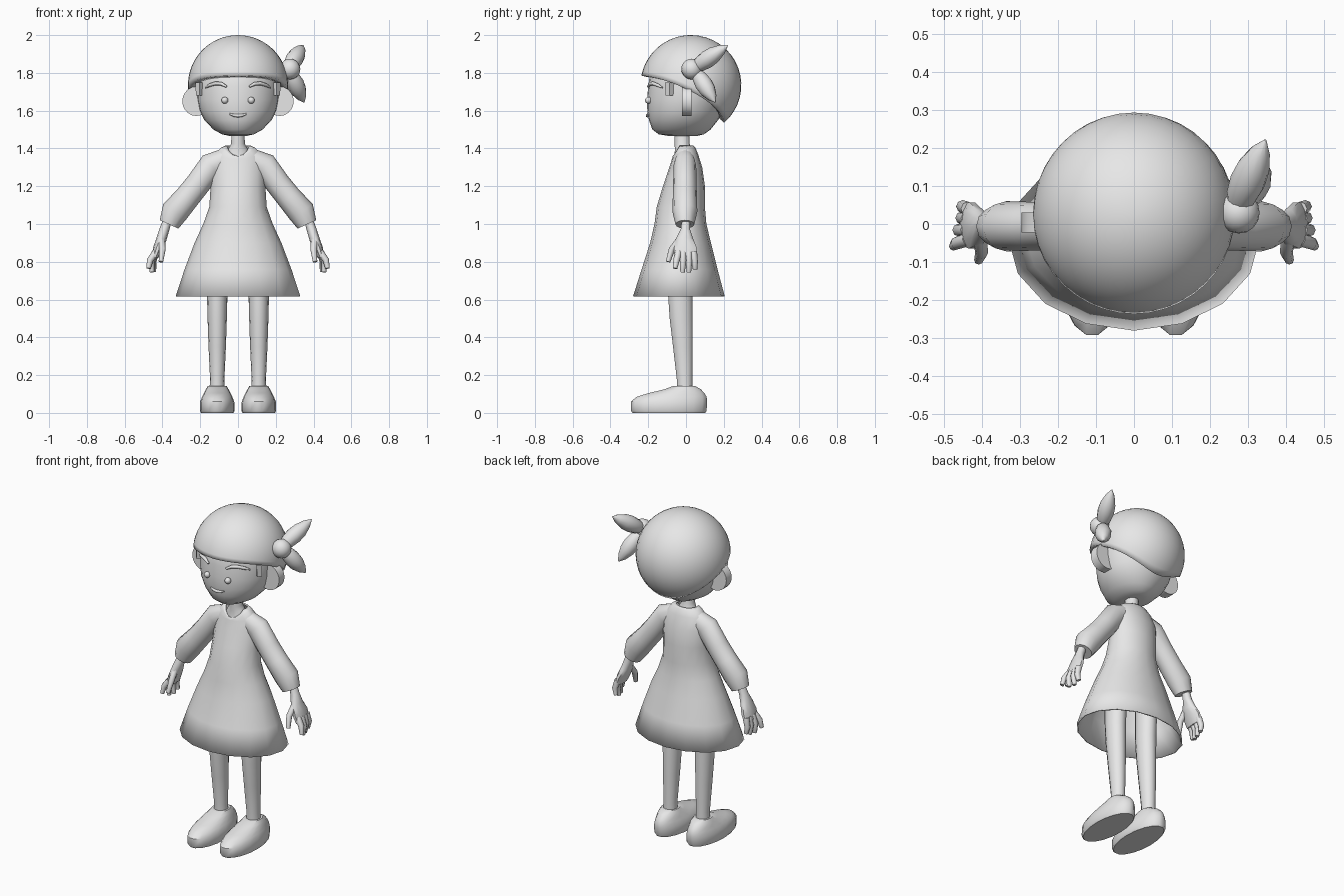
import bpy, bmesh, math
from mathutils import Vector

if "Cube" in bpy.data.objects:
    bpy.data.objects.remove(bpy.data.objects["Cube"])

grey = bpy.data.materials.new("plain_grey")
grey.diffuse_color = (0.8, 0.8, 0.8, 1)
grey.use_nodes = True
grey.node_tree.nodes["Principled BSDF"].inputs["Base Color"].default_value = grey.diffuse_color


def finish(name, bm, angle=40, thickness=0):
    bmesh.ops.recalc_face_normals(bm, faces=bm.faces)
    me = bpy.data.meshes.new(name)
    bm.to_mesh(me)
    bm.free()
    me.materials.append(grey)
    ob = bpy.data.objects.new(name, me)
    bpy.context.collection.objects.link(ob)
    bpy.ops.object.select_all(action='DESELECT')
    ob.select_set(True)
    bpy.context.view_layer.objects.active = ob
    bpy.ops.object.shade_smooth_by_angle(angle=math.radians(angle))
    if thickness:
        mod = ob.modifiers.new("thickness", 'SOLIDIFY')
        mod.thickness = thickness
        mod.offset = -1
    return ob


def loft(name, rings, caps=True, angle=40, thickness=0):
    """Skin a list of equally sized point rings."""
    bm = bmesh.new()
    vs = [[bm.verts.new(p) for p in r] for r in rings]
    n = len(vs[0])
    for a, b in zip(vs, vs[1:]):
        for i in range(n):
            bm.faces.new((a[i], a[(i + 1) % n], b[(i + 1) % n], b[i]))
    if caps:
        bm.faces.new(vs[0])
        bm.faces.new(vs[-1])
    return finish(name, bm, angle, thickness)


def flat_ring(z, rx, front, back, cx=0, n=16, dip=0, tilt=0):
    """Horizontal oval; dip lowers the front point, tilt raises the back."""
    cy, ry = (front + back) / 2, (back - front) / 2
    out = []
    for i in range(n):
        t = 2 * math.pi * i / n
        s, c = math.sin(t), math.cos(t)
        out.append((cx + rx * c, cy + ry * s,
                    z - dip * max(0, -s - 0.4) / 0.6 + tilt * s))
    return out


def tube(name, pts, radii, n=10, angle=50):
    """Oval tube along a path; radii are (across, along y) or one number."""
    pts = [Vector(p) for p in pts]
    rings = []
    for k, p in enumerate(pts):
        d = (pts[min(k + 1, len(pts) - 1)] - pts[max(k - 1, 0)]).normalized()
        ref = Vector((0, 1, 0)) if abs(d.y) < 0.9 else Vector((0, 0, 1))
        u = (ref - d * ref.dot(d)).normalized()
        v = d.cross(u)
        r = radii[k]
        ra, rb = r if isinstance(r, tuple) else (r, r)
        rings.append([p + v * ra * math.cos(2 * math.pi * i / n)
                      + u * rb * math.sin(2 * math.pi * i / n) for i in range(n)])
    return loft(name, rings, angle=angle)


def ball(name, loc, r):
    bm = bmesh.new()
    bmesh.ops.create_uvsphere(bm, u_segments=16, v_segments=10, radius=r)
    bmesh.ops.translate(bm, verts=bm.verts, vec=loc)
    return finish(name, bm)


# head with a full jaw
loft("head", [flat_ring(*r, n=28) for r in (
    (1.466, .045, -.09, .06), (1.475, .085, -.145, .095), (1.5, .13, -.178, .13),
    (1.55, .178, -.196, .17), (1.6, .203, -.205, .195), (1.66, .216, -.206, .215),
    (1.73, .22, -.2, .235), (1.8, .215, -.19, .235), (1.88, .17, -.14, .19),
    (1.93, .09, -.07, .11))])

# hair cap whose rim sweeps down from the brow to the nape
rings = []
for k in range(1, 17):
    row = []
    for i in range(40):
        t = 2 * math.pi * i / 40
        b = math.sin(t)
        th = math.radians(97 + 30 * b + 12 * b * b) * k / 16
        row.append((.265 * math.sin(th) * math.cos(t),
                    .026 + .267 * math.sin(th) * b, 1.735 + .265 * math.cos(th)))
    rings.append(row)
bm = bmesh.new()
vs = [[bm.verts.new(p) for p in r] for r in rings]
top = bm.verts.new((0, .026, 2.0))
for i in range(40):
    j = (i + 1) % 40
    bm.faces.new((top, vs[0][i], vs[0][j]))
    for a, c in zip(vs, vs[1:]):
        bm.faces.new((a[i], c[i], c[j], a[j]))
finish("hair_cap", bm, 40, .035)

# side bun with two pointed tufts
ball("hair_tie", (.275, .03, 1.82), .055)
leaf = (.02, .04, .047, .043, .026, .003)
for name, a, b in (("upper_tuft", (.265, .035, 1.82), (.345, .22, 1.945)),
                   ("lower_tuft", (.27, .05, 1.81), (.35, .155, 1.645))):
    a, b = Vector(a), Vector(b)
    tube(name, [a.lerp(b, f) for f in (0, .2, .42, .62, .84, 1)], leaf, n=12)


def face_y(x):
    return .005 - .211 * math.sqrt(1 - (x / .216) ** 2)


# smile
tube("mouth", [(x, face_y(x) + .002, 1.573 + 5 * x * x)
               for x in (-.045, -.023, 0, .023, .045)],
     [.004, .008, .009, .008, .004], n=8)

# neck and the skin inside the collar
loft("neck", [flat_ring(*r, n=14) for r in (
    (1.3, .09, -.075, .05), (1.36, .075, -.062, .04), (1.4, .05, -.06, .03),
    (1.425, .036, -.062, .02), (1.5, .035, -.062, .02))])

# flared dress with open hem and V neckline
loft("dress", [flat_ring(*r) for r in (
    (.618, .33, -.28, .205), (.76, .283, -.235, .167), (.9, .23, -.19, .132),
    (1.0, .184, -.167, .108), (1.09, .152, -.155, .1), (1.2, .145, -.122, .1),
    (1.3, .145, -.088, .086))]
    + [flat_ring(1.37, .125, -.074, .064, dip=.025),
       flat_ring(1.405, .09, -.07, .05, dip=.045),
       flat_ring(1.415, .066, -.066, .04, dip=.055)],
    caps=False, angle=60, thickness=.008)

# paired parts
for s, side in ((-1, "left"), (1, "right")):
    ball(side + "_eye", (s * .07, face_y(.07) - .004, 1.655), .018)
    brow = ((.06, 1.727), (.09, 1.743), (.12, 1.744), (.15, 1.735), (.172, 1.722))
    tube(side + "_brow", [(s * x, face_y(x) - .003, z) for x, z in brow],
         [.006, .01, .01, .009, .004], n=8)

    # round ear facing forward
    tube(side + "_ear", [(s * .22, y, 1.65) for y in (-.022, .03)],
         [(.075, .078)] * 2, n=20)
    # sideburn
    tube(side + "_sideburn", [(s * .205, -.088, z) for z in (1.68, 1.75)],
         [(.018, .02), (.02, .024)], n=4)

    # sleeve
    tube(side + "_sleeve",
         [(s * x, -.006, z) for x, z in ((.06, 1.345), (.14, 1.31), (.21, 1.215),
                                         (.27, 1.14), (.335, 1.065), (.365, .998))],
         [(.058, .05), (.07, .06), (.066, .062), (.067, .064), (.073, .066),
          (.054, .05)], n=12)

    # hand, thumb and fingers
    tube(side + "_palm",
         [(s * x, y, z) for x, y, z in ((.37, 0, 1.03), (.39, -.003, .97),
                                        (.405, -.008, .92), (.425, -.004, .87),
                                        (.44, -.002, .825))],
         [.022, .026, (.027, .048), (.025, .064), (.018, .06)], n=10)
    for name, path in (
            ("thumb", ((.405, -.035, .915), (.4, -.075, .865), (.408, -.095, .8))),
            ("index_finger", ((.435, -.04, .85), (.465, -.05, .81), (.474, -.058, .765))),
            ("middle_finger", ((.438, -.015, .85), (.46, -.016, .8), (.455, -.018, .745))),
            ("ring_finger", ((.436, .015, .85), (.452, .016, .8), (.445, .015, .745))),
            ("little_finger", ((.436, .04, .85), (.45, .046, .8), (.442, .048, .76)))):
        tube(side + "_" + name, [(s * x, y, z) for x, y, z in path],
             [.019, .017, .012], n=8)

    # leg
    loft(side + "_leg", [flat_ring(*r, cx=s * .11, n=14) for r in (
        (.1, .042, -.05, .036), (.18, .038, -.05, .035), (.35, .046, -.07, .037),
        (.5, .051, -.088, .037), (.62, .054, -.096, .036), (.95, .058, -.1, .05))])

    # rounded shoe
    loft(side + "_shoe", [flat_ring(*r, cx=s * .11, n=18) for r in (
        (0, .086, -.285, .105), (.01, .092, -.294, .112), (.06, .09, -.294, .115),
        (.085, .08, -.265, .112), (.105, .07, -.2, .1), (.125, .06, -.115, .08),
        (.142, .05, -.07, .05), (.142, .038, -.05, .035))])
